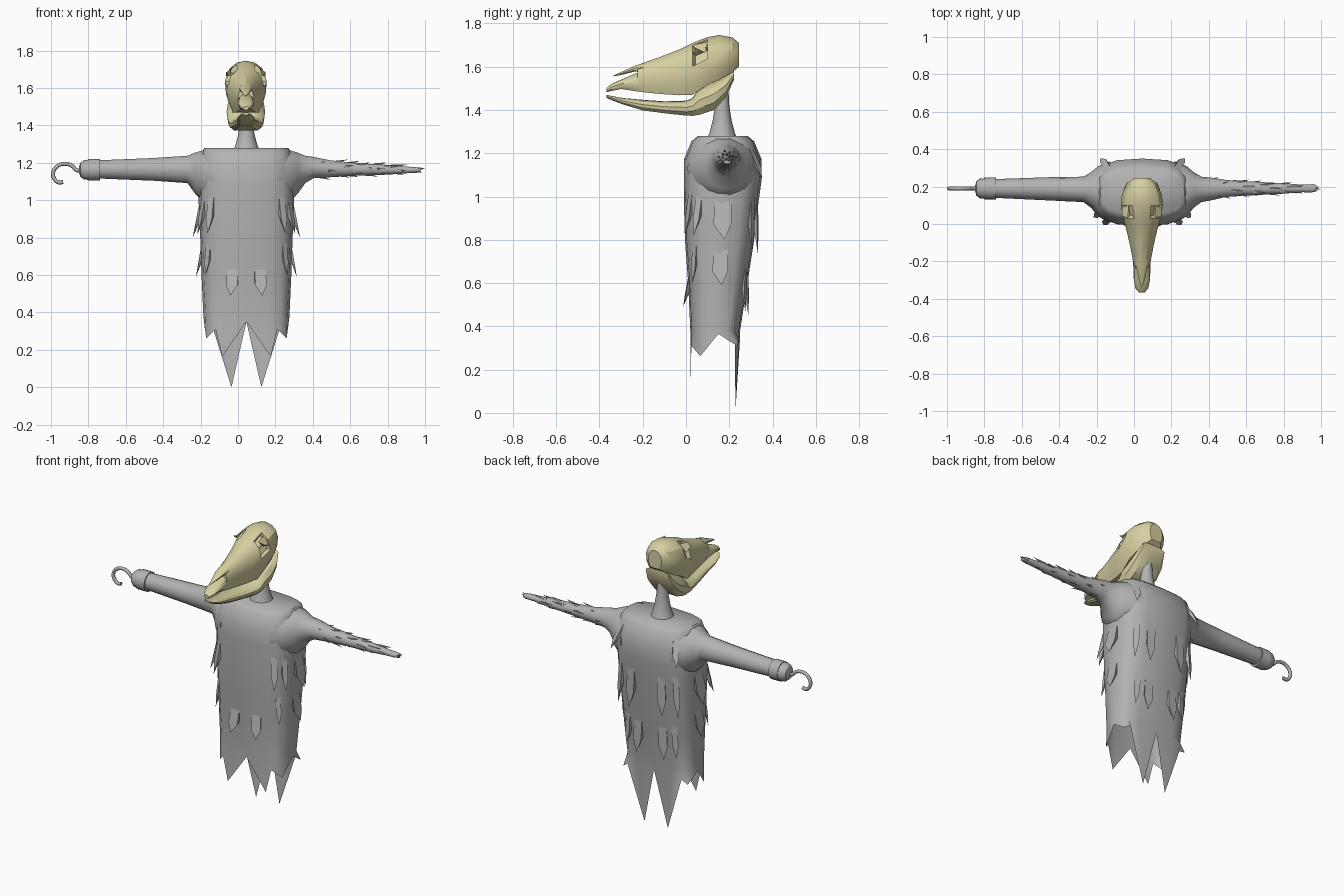
import bpy, bmesh, math, random
from mathutils import Vector

if "Cube" in bpy.data.objects:
    bpy.data.objects.remove(bpy.data.objects["Cube"])

random.seed(4)
CX = 0.045  # symmetry line of the figure


def material(name, rgb):
    m = bpy.data.materials.new(name)
    m.diffuse_color = (*rgb, 1)
    m.use_nodes = True
    m.node_tree.nodes["Principled BSDF"].inputs["Base Color"].default_value = m.diffuse_color
    return m


GREY = material("grey cloth", (0.45, 0.45, 0.45))
BONE = material("bone", (0.68, 0.63, 0.36))


def finish(bm, name, mat, angle=40, recalc=True):
    if recalc:
        bmesh.ops.recalc_face_normals(bm, faces=bm.faces[:])
    me = bpy.data.meshes.new(name)
    bm.to_mesh(me)
    bm.free()
    ob = bpy.data.objects.new(name, me)
    bpy.context.collection.objects.link(ob)
    me.materials.append(mat)
    bpy.ops.object.select_all(action='DESELECT')
    ob.select_set(True)
    bpy.context.view_layer.objects.active = ob
    bpy.ops.object.shade_smooth_by_angle(angle=math.radians(angle))
    return ob


def add_loft(bm, rings, cap_start=True, cap_end=True):
    rows = [[bm.verts.new(p) for p in r] for r in rings]
    n = len(rows[0])
    for a, b in zip(rows, rows[1:]):
        for i in range(n):
            bm.faces.new((a[i], a[(i + 1) % n], b[(i + 1) % n], b[i]))
    if cap_start:
        bm.faces.new(rows[0])
    if cap_end:
        bm.faces.new(rows[-1])


def loft(name, rings, mat, angle=40, **caps):
    bm = bmesh.new()
    add_loft(bm, rings, **caps)
    return finish(bm, name, mat, angle)


def spow(v, e):
    return math.copysign(abs(v) ** e, v)


# Robe body: (z, centre y, half width, half depth)
ROBE = [(1.28, .17, .225, .115), (1.255, .17, .24, .145), (1.17, .17, .25, .18),
        (1.08, .17, .255, .18), (.98, .163, .255, .173), (.8, .155, .247, .16),
        (.6, .147, .24, .137), (.38, .135, .23, .115)]


def robe_point(a, z, out=0.0):
    """Point on the robe at angle a (0 = front) and height z."""
    z = min(max(z, .38), 1.28)
    for lo, hi in zip(ROBE[1:], ROBE):
        if lo[0] <= z <= hi[0]:
            t = (z - lo[0]) / (hi[0] - lo[0])
            cy, hx, hy = (lo[k] + t * (hi[k] - lo[k]) for k in (1, 2, 3))
            break
    s, c = math.sin(a), math.cos(a)
    return Vector((CX + (hx + out) * spow(s, .65), cy - (hy + out) * spow(c, .65), z))


rings = [[robe_point(i * math.tau / 16, r[0]) for i in range(16)] for r in ROBE]
# Torn hem from front centre to back centre: (side offset, y, z), then mirrored
half = [(0, .02, .35), (.13, .022, .165), (.165, .025, .31), (.215, .066, .262),
        (.228, .15, .365), (.222, .235, .31), (.185, .245, .335), (.08, .228, 0), (0, .25, .35)]
hem = [(CX + x, y, z) for x, y, z in half] + [(CX - x, y, z) for x, y, z in half[-2:0:-1]]
loft("robe", rings + [hem], GREY, 50, cap_end=False)

# Torn flaps: (angle in degrees, tip height, length, flare), mirrored
FLAPS = [(40, .82, .2, .03), (62, .82, .18, .035), (92, .8, .18, .04), (92, .59, .16, .03),
         (50, .6, .17, .02), (10, .49, .14, .03), (168, .45, .2, .03), (140, .74, .26, .03),
         (165, .74, .24, .03), (148, .47, .2, .025), (138, 1.08, .15, .04)]
bm = bmesh.new()
for deg, tip, ln, flare in FLAPS:
    for s in (1, -1):
        a, w = s * math.radians(deg), .1
        top = [bm.verts.new(robe_point(a + d, tip + ln, -.002)) for d in (-w, w)]
        mid = [bm.verts.new(robe_point(a + d, tip + ln * .4, flare * .6)) for d in (-w, w)]
        inn = [bm.verts.new(robe_point(a + d, tip + ln * .5, -.002)) for d in (-w, w)]
        end = bm.verts.new(robe_point(a, tip, flare))
        for f in ((top[0], top[1], mid[1], mid[0]), (mid[0], mid[1], end),
                  (inn[0], inn[1], end), (mid[0], inn[0], end), (mid[1], inn[1], end),
                  (top[0], mid[0], inn[0]), (top[1], mid[1], inn[1])):
            bm.faces.new(f)
finish(bm, "cloth_flaps", GREY, 50)


def x_ring(x, cy, cz, ry, rz, n=14):
    return [(x, cy + ry * math.cos(i * math.tau / n), cz + rz * math.sin(i * math.tau / n))
            for i in range(n)]


# Sleeves: (distance from centre, y, z, radius y, radius z)
SHOULDER = [(.17, .17, 1.13, .165, .145), (.235, .175, 1.13, .135, .14),
            (.275, .182, 1.145, .095, .112), (.315, .185, 1.165, .068, .075)]
HOOK_ARM = [(.5, .188, 1.165, .062, .062), (.79, .19, 1.165, .05, .05)]
THIN_ARM = [(.36, .187, 1.175, .062, .058), (.45, .19, 1.168, .045, .046), (.6, .19, 1.165, .036, .034),
            (.75, .19, 1.163, .028, .027), (.86, .19, 1.162, .02, .018), (.9, .19, 1.162, .022, .016),
            (.93, .19, 1.162, .016, .012)]
for name, side, extra in (("hook_sleeve", -1, HOOK_ARM), ("ragged_arm", 1, THIN_ARM)):
    loft(name, [x_ring(CX + side * d, *r) for d, *r in SHOULDER + extra], GREY, 50)


def add_spike(bm, base, tip, r):
    base, tip = Vector(base), Vector(tip)
    ring = [bm.verts.new(p) for p in x_ring(base.x, base.y, base.z, r, r, 5)]
    t = bm.verts.new(tip)
    for i in range(5):
        bm.faces.new((ring[i], ring[(i + 1) % 5], t))
    bm.faces.new(ring)


# Shreds along the thin arm, and fingers
bm = bmesh.new()
for i in range(26):
    d = .34 + i * .018
    a = i * 2.4
    r = .05 - .034 * (d - .34) / .5
    dirv = Vector((0, math.cos(a), math.sin(a)))
    base = Vector((CX + d, .19, 1.167)) + dirv * r * .75
    add_spike(bm, base, base + dirv * (r * .35 + .006) + Vector((random.uniform(.06, .1), 0, 0)), .011)
for dy, dz, x in ((-.014, .005, .985), (-.004, .01, 1.0), (.008, .006, .995), (.02, -.006, .97), (0, -.012, .985)):
    add_spike(bm, (.95, .19 + dy * .7, 1.162 + dz * .6), (x, .19 + dy, 1.162 + dz), .009)
finish(bm, "shreds_and_fingers", GREY, 30)

# Cuff and hook
CUFF = [(-.738, .059), (-.80, .059), (-.80, .055), (-.825, .052), (-.843, .038), (-.85, .015)]
loft("hook_cuff", [x_ring(x, .19, 1.163, r, r, 18) for x, r in CUFF], GREY, 35)
cu = bpy.data.curves.new("hook", 'CURVE')
cu.dimensions = '3D'
cu.bevel_depth, cu.bevel_resolution, cu.use_fill_caps = .0105, 2, True
path = [(-.83, 1.163), (-.862, 1.16), (-.885, 1.182), (-.925, 1.195), (-.965, 1.183),
        (-.988, 1.15), (-.982, 1.115), (-.958, 1.095), (-.935, 1.098)]
sp = cu.splines.new('BEZIER')
sp.bezier_points.add(len(path) - 1)
sp.resolution_u = 4
for bp, (x, z) in zip(sp.bezier_points, path):
    bp.co = (x, .19, z)
    bp.handle_left_type = bp.handle_right_type = 'AUTO'
hook = bpy.data.objects.new("hook", cu)
bpy.context.collection.objects.link(hook)
cu.materials.append(GREY)

# Neck
NECK = [(1.26, .075), (1.29, .06), (1.35, .044), (1.42, .033), (1.52, .028)]
loft("neck", [[(CX + r * math.cos(i * math.tau / 12), .167 + r * math.sin(i * math.tau / 12), z)
               for i in range(12)] for z, r in NECK], GREY, 50)

# Skull cross-section, lofted front to back: (y, top z, bottom z, half width)
SECTION = [(0, 1), (.45, .9), (.82, .6), (1, .1), (.95, -.5), (.7, -1)]
SECTION += [(-u, v) for u, v in SECTION[:0:-1]]


def skull_rings(stations, flip=1):
    return [[(CX - .003 + u * w, y, (t + b) / 2 + flip * v * (t - b) / 2) for u, v in SECTION]
            for y, t, b, w in stations]


CRANIUM = [(.245, 1.71, 1.60, .045), (.215, 1.735, 1.575, .082), (.155, 1.746, 1.54, .107),
           (.10, 1.737, 1.515, .112), (.03, 1.71, 1.47, .1), (-.03, 1.68, 1.468, .083),
           (-.12, 1.645, 1.474, .062), (-.225, 1.608, 1.485, .042)]
bm = bmesh.new()
add_loft(bm, skull_rings(CRANIUM))
bmesh.ops.recalc_face_normals(bm, faces=bm.faces[:])
# Eye sockets: the side faces below the brow are inset and pushed in
eyes = [f for f in bm.faces if .03 < f.calc_center_median().y < .1
        and 1.64 < f.calc_center_median().z < 1.70 and abs(f.normal.x) > .5]
bmesh.ops.inset_individual(bm, faces=eyes, thickness=.01, depth=-.025)
finish(bm, "cranium", BONE, 30, recalc=False)

loft("nose_bone", skull_rings([(-.19, 1.62, 1.57, .036), (-.235, 1.605, 1.578, .03),
                               (-.29, 1.58, 1.564, .017), (-.335, 1.56, 1.555, .004)]), BONE, 30)
loft("upper_muzzle", skull_rings([(-.2, 1.57, 1.482, .044), (-.235, 1.568, 1.487, .04),
                                  (-.3, 1.54, 1.497, .043), (-.345, 1.52, 1.488, .034),
                                  (-.367, 1.502, 1.482, .014)]), BONE, 30)
JAW = [(.222, 1.585, 1.54, .08), (.185, 1.56, 1.46, .097), (.13, 1.535, 1.40, .103),
       (.06, 1.50, 1.377, .098), (.03, 1.455, 1.373, .092), (0, 1.443, 1.374, .086),
       (-.1, 1.44, 1.385, .066), (-.2, 1.447, 1.398, .047), (-.29, 1.455, 1.425, .044),
       (-.34, 1.464, 1.444, .034), (-.367, 1.47, 1.456, .016)]
loft("lower_jaw", skull_rings(JAW), BONE, 30)

# Brow ridges over the sockets
bm = bmesh.new()
for s in (1, -1):
    p = [(.075, .03, 1.70), (.07, .1, 1.715), (.106, .045, 1.685), (.105, .09, 1.665), (.09, .06, 1.665)]
    v = [bm.verts.new((CX - .003 + s * x, y, z)) for x, y, z in p]
    for f in ((0, 1, 3, 2), (0, 2, 4), (2, 3, 4), (1, 4, 3), (0, 4, 1)):
        bm.faces.new([v[i] for i in f])
finish(bm, "brow_ridges", BONE, 30)
